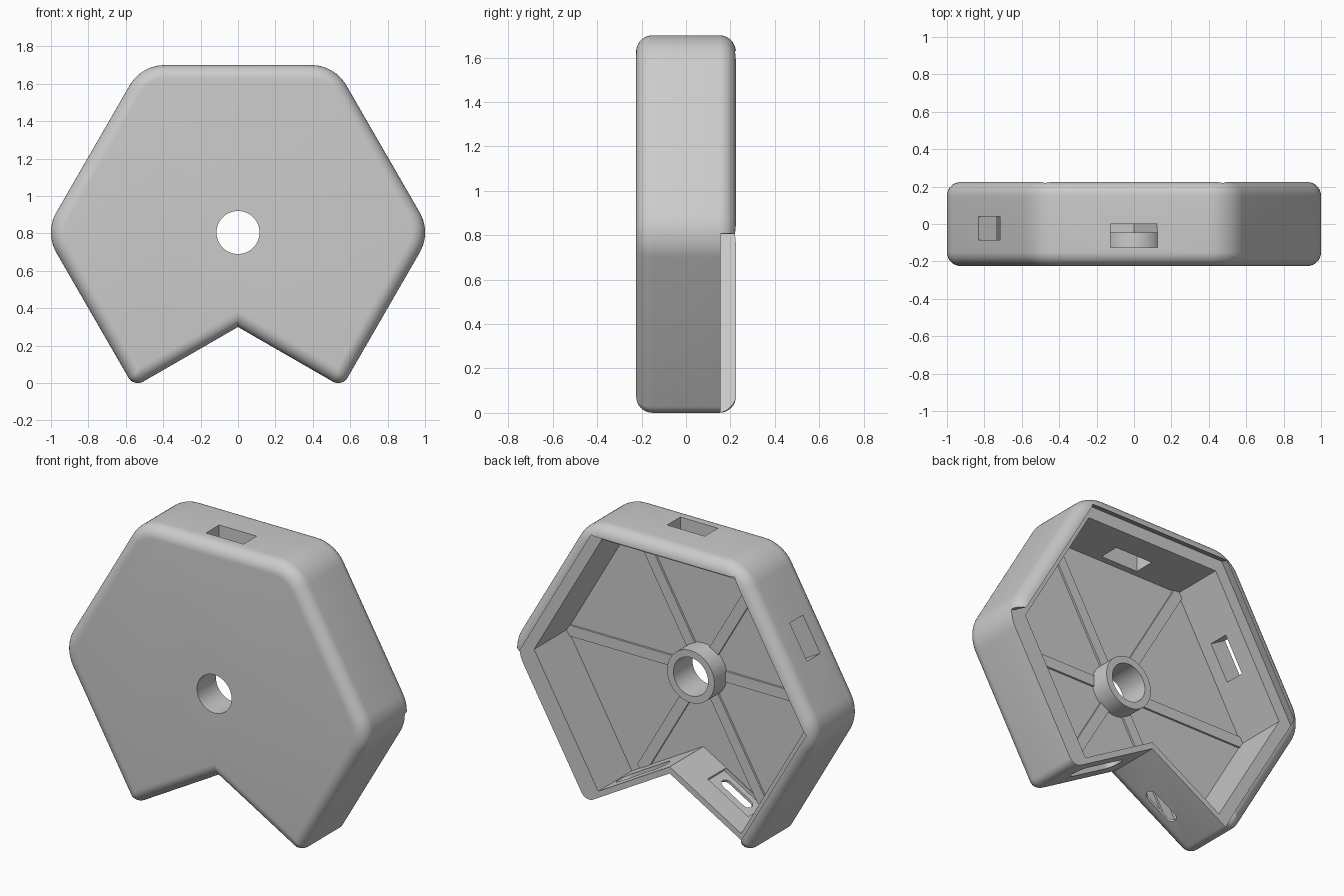
import bpy, bmesh, math
from mathutils import Vector, Matrix

if "Cube" in bpy.data.objects:
    bpy.data.objects.remove(bpy.data.objects["Cube"], do_unlink=True)

grey = bpy.data.materials.new("plain grey")
grey.use_nodes = True
grey.diffuse_color = (0.6, 0.6, 0.6, 1)
grey.node_tree.nodes["Principled BSDF"].inputs["Base Color"].default_value = grey.diffuse_color

MID = 0.805          # height of the centre hole
APO = 0.895          # centre to each flat side
HALF = 0.225         # half depth
FLOOR = -0.165       # inner face of the front wall
LEDGE = 0.155        # where the lid recess starts
ROUND = 0.075        # rounding of front and back rims


def finish(bm, name):
    bmesh.ops.recalc_face_normals(bm, faces=bm.faces)
    mesh = bpy.data.meshes.new(name)
    bm.to_mesh(mesh)
    bm.free()
    mesh.materials.append(grey)
    obj = bpy.data.objects.new(name, mesh)
    bpy.context.collection.objects.link(obj)
    return obj


def loft(name, rings):
    """Skin equal-sized x-z outlines placed at depths y and cap both ends."""
    bm = bmesh.new()
    loops = [[bm.verts.new((p.x, y, p.y)) for p in pts] for y, pts in rings]
    for a, b in zip(loops, loops[1:]):
        for i in range(len(a)):
            j = (i + 1) % len(a)
            bm.faces.new((a[i], a[j], b[j], b[i]))
    bm.faces.new(loops[0])
    bm.faces.new(loops[-1])
    return finish(bm, name)


def box(name, centre, size, turn=0, rounded=False):
    """Box turned about y; rounded makes the ends half circles."""
    bm = bmesh.new()
    bmesh.ops.create_cube(bm, size=1)
    bmesh.ops.scale(bm, vec=size, verts=bm.verts)
    if rounded:
        upright = [e for e in bm.edges if abs(e.verts[0].co.z - e.verts[1].co.z) > 0.001]
        bmesh.ops.bevel(bm, geom=upright, offset=size[1] * 0.495, segments=8,
                        profile=0.5, affect='EDGES')
    bm.transform(Matrix.Translation(centre) @ Matrix.Rotation(math.radians(turn), 4, 'Y'))
    return finish(bm, name)


def inset(pts, dists):
    """Move every edge of a counter-clockwise outline inwards by its own distance."""
    out = []
    n = len(pts)
    for i in range(n):
        u = (pts[i] - pts[i - 1]).normalized()
        v = (pts[(i + 1) % n] - pts[i]).normalized()
        cross = u.x * v.y - u.y * v.x
        out.append(pts[i] + (v * dists[i - 1] - u * dists[i]) / cross)
    return out


def fillet(pts, radii, steps=10):
    out = []
    n = len(pts)
    for i, (p, r) in enumerate(zip(pts, radii)):
        if r == 0:
            out.append(p)
            continue
        u = (pts[i - 1] - p).normalized()
        v = (pts[(i + 1) % n] - p).normalized()
        half = u.angle(v) / 2
        c = p + (u + v).normalized() * (r / math.sin(half))
        a = p + u * (r / math.tan(half)) - c
        b = p + v * (r / math.tan(half)) - c
        w = math.pi - 2 * half
        for k in range(steps + 1):
            t = k / steps
            out.append(c + (a * math.sin((1 - t) * w) + b * math.sin(t * w)) / math.sin(w))
    return out


def cut(target, cutter):
    mod = target.modifiers.new("cut", 'BOOLEAN')
    mod.operation = 'DIFFERENCE'
    mod.solver = 'EXACT'
    mod.object = cutter
    bpy.context.view_layer.objects.active = target
    bpy.ops.object.modifier_apply(modifier=mod.name)
    bpy.data.objects.remove(cutter, do_unlink=True)


def circle(r, n=64):
    return [Vector((r * math.cos(2 * math.pi * k / n), MID + r * math.sin(2 * math.pi * k / n)))
            for k in range(n)]


# Outline: hexagon with a notch at the bottom, counter-clockwise from the notch tip
R = APO / math.cos(math.radians(30))
right = [Vector((0.557, -0.021)), Vector((R, MID)), Vector((R / 2, MID + APO))]
outline = [Vector((0, 0.30))] + right + [Vector((-p.x, p.y)) for p in reversed(right)]
radii = [0, 0.058, 0.215, 0.215, 0.215, 0.215, 0.058]


def ring(d):
    return fillet(inset(outline, [d] * 7), [max(r - d, 0.003) if r else 0 for r in radii])


# Solid shell with rounded front and back rims
rings = []
for k in range(9):
    a = math.pi / 2 * k / 8
    rings.append((-HALF + ROUND * (1 - math.sin(a)), ring(ROUND * (1 - math.cos(a)))))
rings.reverse()
rings += [(-y, pts) for y, pts in reversed(rings)]
case = loft("case", rings)

# Cavity: thin notch walls, thick side walls
cavity = inset(outline, [0.035] + [0.115] * 5 + [0.035])
cut(case, loft("cavity_cutter", [(FLOOR, cavity), (0.4, cavity)]))


# Undercut lid recess, open towards the lower left side
def recess(a):
    r = a / math.cos(math.radians(30))
    pts = [(r, 0), (r / 2, a), (-r / 2, a), (-r, 0), (-r + 0.7, -1.212), (1.5, -1.212), (1.5, 0.06)]
    return [Vector((x, z + MID)) for x, z in pts]


cut(case, loft("recess_cutter", [(LEDGE, recess(0.855)), (0.25, recess(0.812))]))

# Centre hole and wall openings
cut(case, loft("hole_cutter", [(-0.4, circle(0.115)), (0, circle(0.115))]))
cut(case, box("top_slot_cutter", (0, -0.0625, MID + APO), (0.25, 0.125, 0.4)))
side = Vector((-0.866, 0.5)) * APO
cut(case, box("side_slot_cutter", (side.x, -0.0225, MID + side.y), (0.23, 0.125, 0.4), -60))

# Notch walls: a pocket on the inside and a long round-ended slot through each
for s, length, height, y in ((-1, 0.22, 0.07, -0.09), (1, 0.38, 0.12, 0.0)):
    along = Vector((s * 0.866, -0.5))
    normal = Vector((s * 0.5, 0.866))
    p = Vector((0, 0.30)) + along * 0.31
    q = p + normal * 0.066
    if s < 0:
        cut(case, box("pocket_cutter", (q.x, -0.075, q.y), (0.31, 0.17, 0.1), s * 30))
    cut(case, box("slot_cutter", (p.x, y, p.y), (length, height, 0.2), s * 30, True))

# Centre tube
outer, inner = circle(0.157), circle(0.115)
tube = loft("centre_tube", [(FLOOR - 0.005, outer), (-0.045, outer)])
cut(tube, loft("tube_cutter", [(-0.4, inner), (0.4, inner)]))

# Low ribs running from the tube to the corners
parts = [case, tube]
for k in range(6):
    a = math.radians(60 * k)
    end = 0.81 if k > 3 else 0.91
    mid = (0.14 + end) / 2
    parts.append(box("floor_rib_%d" % (k + 1),
                     (mid * math.cos(a), FLOOR, MID + mid * math.sin(a)),
                     (end - 0.14, 0.024, 0.065), -60 * k))

# Smooth the rounded surfaces and keep the edges sharp
bpy.ops.object.select_all(action='DESELECT')
for obj in parts:
    obj.select_set(True)
bpy.context.view_layer.objects.active = case
bpy.ops.object.shade_smooth_by_angle(angle=math.radians(30))
